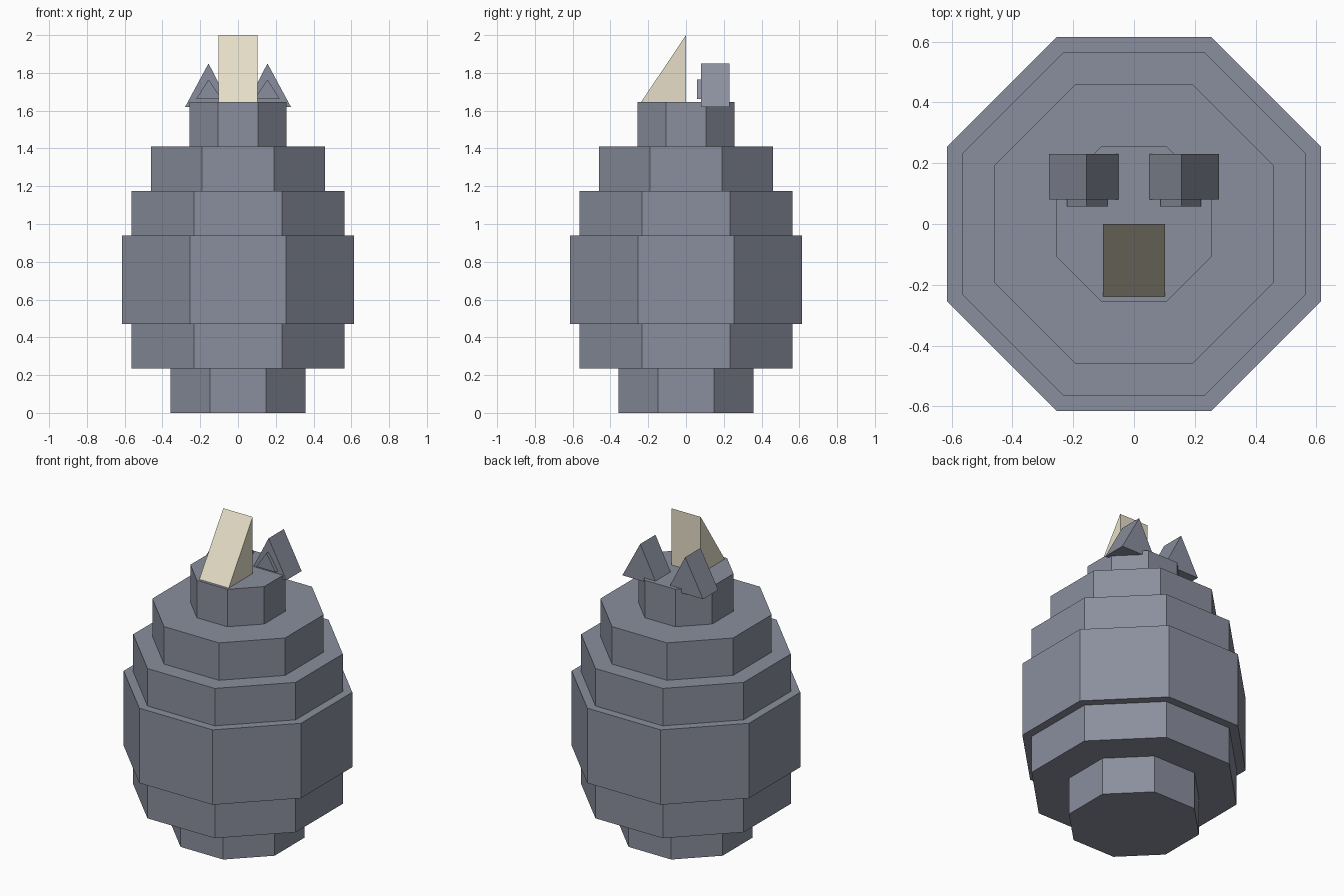
import bpy
import bmesh
import math

if "Cube" in bpy.data.objects:
    bpy.data.objects.remove(bpy.data.objects["Cube"])


def material(name, rgb):
    m = bpy.data.materials.new(name)
    m.diffuse_color = (*rgb, 1)
    m.use_nodes = True
    m.node_tree.nodes["Principled BSDF"].inputs["Base Color"].default_value = m.diffuse_color
    return m


grey = material("slate grey", (0.254, 0.275, 0.337))
cream = material("cream", (0.791, 0.730, 0.571))


def prism(name, profile, axis, start, end, mat):
    """Extrude a 2D profile along an axis: x takes (y, z), y takes (x, z), z takes (x, y)."""
    i = "xyz".index(axis)

    def point(p, d):
        c = list(p)
        c.insert(i, d)
        return c

    bm = bmesh.new()
    a = [bm.verts.new(point(p, start)) for p in profile]
    b = [bm.verts.new(point(p, end)) for p in profile]
    bm.faces.new(a)
    bm.faces.new(b)
    for k in range(len(a)):
        j = (k + 1) % len(a)
        bm.faces.new((a[k], a[j], b[j], b[k]))
    bmesh.ops.recalc_face_normals(bm, faces=bm.faces[:])
    mesh = bpy.data.meshes.new(name)
    bm.to_mesh(mesh)
    bm.free()
    mesh.materials.append(mat)
    obj = bpy.data.objects.new(name, mesh)
    bpy.context.collection.objects.link(obj)
    return obj


# Stacked octagonal tiers: name, half width across flats, bottom, top
tiers = [
    ("foot", 0.358, 0.0, 0.235),
    ("lower_body", 0.564, 0.235, 0.47),
    ("belly", 0.615, 0.47, 0.94),
    ("upper_body", 0.564, 0.94, 1.175),
    ("shoulders", 0.461, 1.175, 1.41),
    ("head", 0.256, 1.41, 1.645),
]
for name, half, bottom, top in tiers:
    r = half / math.cos(math.pi / 8)
    octagon = [(r * math.cos(math.pi / 8 + k * math.pi / 4),
                r * math.sin(math.pi / 8 + k * math.pi / 4)) for k in range(8)]
    prism(name, octagon, "z", bottom, top, grey)

# Wedge horn with an upright back
prism("horn", [(-0.238, 1.645), (0, 1.645), (0, 2.0)], "x", -0.102, 0.102, cream)

# Triangular ears with a smaller raised triangle in front
for side, s in (("left", -1), ("right", 1)):
    prism(side + "_ear", [(s * 0.038, 1.62), (s * 0.28, 1.62), (s * 0.156, 1.85)],
          "y", 0.08, 0.231, grey)
    prism(side + "_inner_ear", [(s * 0.087, 1.662), (s * 0.221, 1.662), (s * 0.156, 1.765)],
          "y", 0.058, 0.085, grey)
